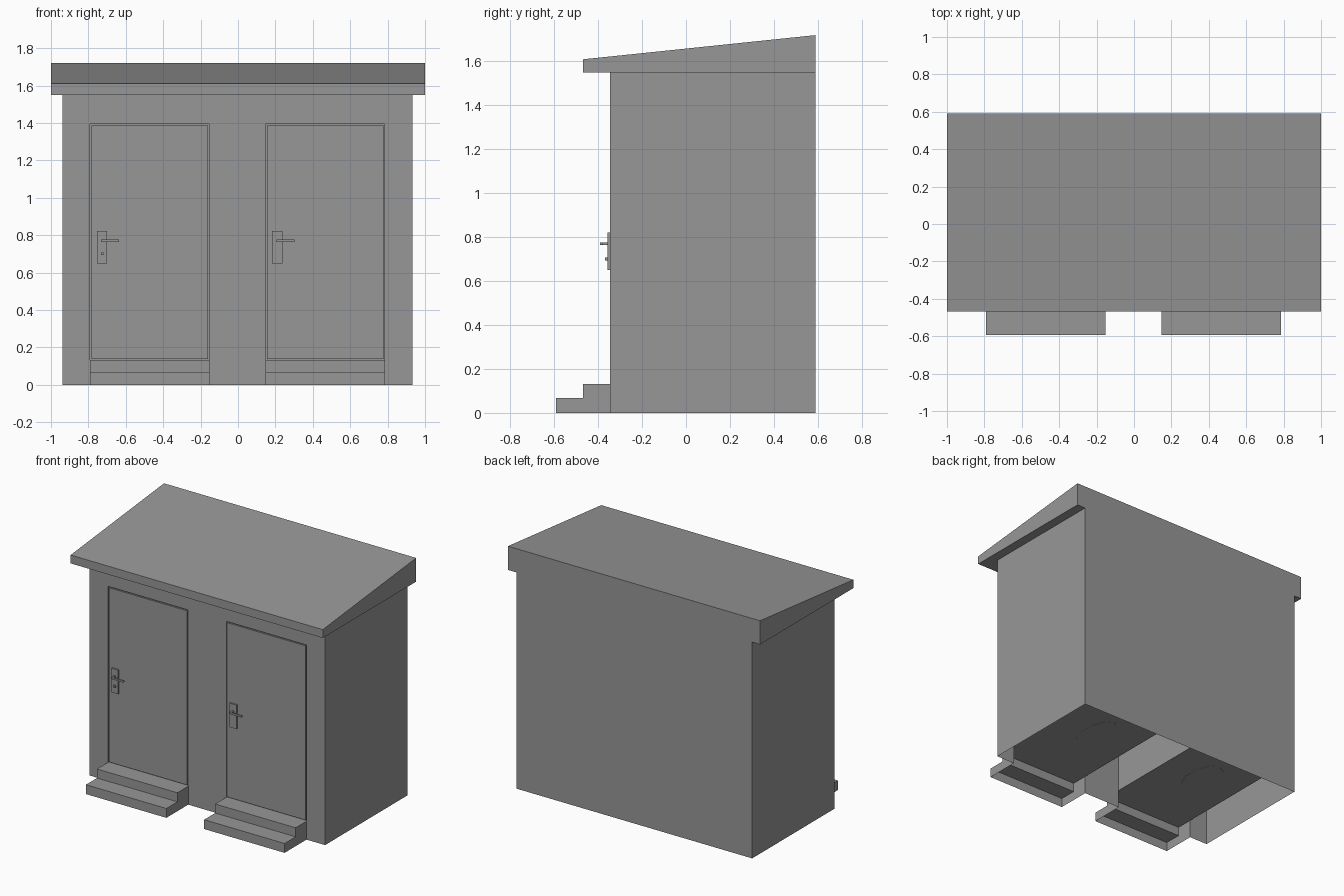
import bpy
import bmesh
import math
from mathutils import Matrix

cube = bpy.data.objects.get("Cube")
if cube:
    bpy.data.objects.remove(cube, do_unlink=True)

grey = bpy.data.materials.new("plain grey")
grey.use_nodes = True
grey.diffuse_color = (0.31, 0.31, 0.31, 1)
grey.node_tree.nodes["Principled BSDF"].inputs["Base Color"].default_value = (0.31, 0.31, 0.31, 1)

# Main dimensions
CX = -0.003
LEFT, RIGHT = CX - 0.935, CX + 0.935
FRONT, BACK = -0.345, 0.59
EAVE, FLOOR, DOOR_TOP = 1.55, 0.132, 1.395
STEP_FRONT, STEP_MID, STEP_H = -0.593, -0.468, 0.067
INNER, OUTER = 0.15, 0.788
GAP = 0.008


def finish(name, bm):
    mesh = bpy.data.meshes.new(name)
    bm.to_mesh(mesh)
    bm.free()
    mesh.materials.append(grey)
    obj = bpy.data.objects.new(name, mesh)
    bpy.context.collection.objects.link(obj)
    return obj


def add_face(bm, points):
    return bm.faces.new([bm.verts.new(p) for p in points])


def box(name, x, y, z):
    bm = bmesh.new()
    bmesh.ops.create_cube(bm, size=1)
    for v in bm.verts:
        v.co = [r[0] + (c + 0.5) * (r[1] - r[0]) for c, r in zip(v.co, (x, y, z))]
    return finish(name, bm)


def prism(name, profile, x0, x1):
    """Extrude a closed (y, z) profile along x."""
    bm = bmesh.new()
    face = add_face(bm, [(x0, y, z) for y, z in profile])
    ext = bmesh.ops.extrude_face_region(bm, geom=[face], use_keep_orig=True)
    verts = [g for g in ext["geom"] if isinstance(g, bmesh.types.BMVert)]
    bmesh.ops.translate(bm, verts=verts, vec=(x1 - x0, 0, 0))
    bmesh.ops.recalc_face_normals(bm, faces=bm.faces)
    return finish(name, bm)


# Pitched roof slab
prism("roof", [(STEP_MID, EAVE), (BACK, EAVE), (BACK, 1.72), (STEP_MID, 1.61)], -1, 1)

# Outer walls as thin sheets, open at the bottom
bm = bmesh.new()
add_face(bm, [(RIGHT, FRONT, 0), (RIGHT, BACK, 0), (RIGHT, BACK, EAVE), (RIGHT, FRONT, EAVE)])
add_face(bm, [(RIGHT, BACK, 0), (LEFT, BACK, 0), (LEFT, BACK, EAVE), (RIGHT, BACK, EAVE)])
add_face(bm, [(LEFT, BACK, 0), (LEFT, FRONT, 0), (LEFT, FRONT, EAVE), (LEFT, BACK, EAVE)])

# Front wall around the two doorways
openings = [(CX - OUTER, CX - INNER), (CX + INNER, CX + OUTER)]
edges = [LEFT, *openings[0], *openings[1], RIGHT]
for i, (a, b) in enumerate(zip(edges, edges[1:])):
    z0 = DOOR_TOP if i % 2 else 0
    add_face(bm, [(a, FRONT, z0), (b, FRONT, z0), (b, FRONT, EAVE), (a, FRONT, EAVE)])
bmesh.ops.remove_doubles(bm, verts=bm.verts, dist=0.0001)
finish("walls", bm)

for side, (x0, x1) in zip(("right", "left"), openings):
    # Hollow steps that run on into the stall floor
    profile = [(STEP_FRONT, 0), (STEP_FRONT, STEP_H), (STEP_MID, STEP_H),
               (STEP_MID, FLOOR), (BACK - 0.002, FLOOR)]
    bm = bmesh.new()
    for (ya, za), (yb, zb) in zip(profile, profile[1:]):
        add_face(bm, [(x0, ya, za), (x1, ya, za), (x1, yb, zb), (x0, yb, zb)])
    for x in (x0, x1):
        cheek = [(x, y, z) for y, z in profile[:4] + [(FRONT, FLOOR), (FRONT, 0)]]
        add_face(bm, cheek if x == x0 else cheek[::-1])
    bmesh.ops.remove_doubles(bm, verts=bm.verts, dist=0.0001)
    for f in bm.faces:
        if f.normal.x * (f.calc_center_median().x - (x0 + x1) / 2) < 0:
            f.normal_flip()
    finish(side + "_steps", bm)

    # Stall side partitions
    for end, x in (("right", x0), ("left", x1)):
        box(f"{side}_stall_{end}_partition", (x - 0.001, x + 0.001),
            (FRONT + 0.001, BACK - 0.002), (FLOOR, EAVE))

    # Door leaf with a narrow shadow gap in front of a recessed frame
    box(side + "_door", (x0 + GAP, x1 - GAP), (FRONT, FRONT + 0.02),
        (FLOOR + 0.006, DOOR_TOP - GAP))
    box(side + "_door_frame", (x0, x1), (FRONT + 0.01, FRONT + 0.03), (FLOOR, DOOR_TOP))

    # Handle plate, stem and lever
    hx = x0 + 0.036
    box(side + "_handle_plate", (hx, hx + 0.054), (FRONT - 0.012, FRONT), (0.65, 0.822))
    box(side + "_handle_stem", (hx + 0.022, hx + 0.034), (-0.392, FRONT), (0.764, 0.776))
    box(side + "_handle_lever", (hx + 0.022, hx + 0.12), (-0.392, -0.381), (0.764, 0.776))

    # Toilet pedestal and bowl resting on the floor
    bm = bmesh.new()
    place = Matrix.Translation(((x0 + x1) / 2, 0.163, FLOOR + 0.149))
    bmesh.ops.create_cone(bm, cap_ends=True, segments=10, radius1=0.1, radius2=0.12,
                          depth=0.3, matrix=place @ Matrix.Diagonal((1, 1.87, 1, 1)))
    finish(side + "_toilet", bm)

# Small lock knob, on one door only
kx = openings[0][0] + 0.058
box("lock_knob", (kx, kx + 0.014), (-0.369, FRONT), (0.694, 0.708))
